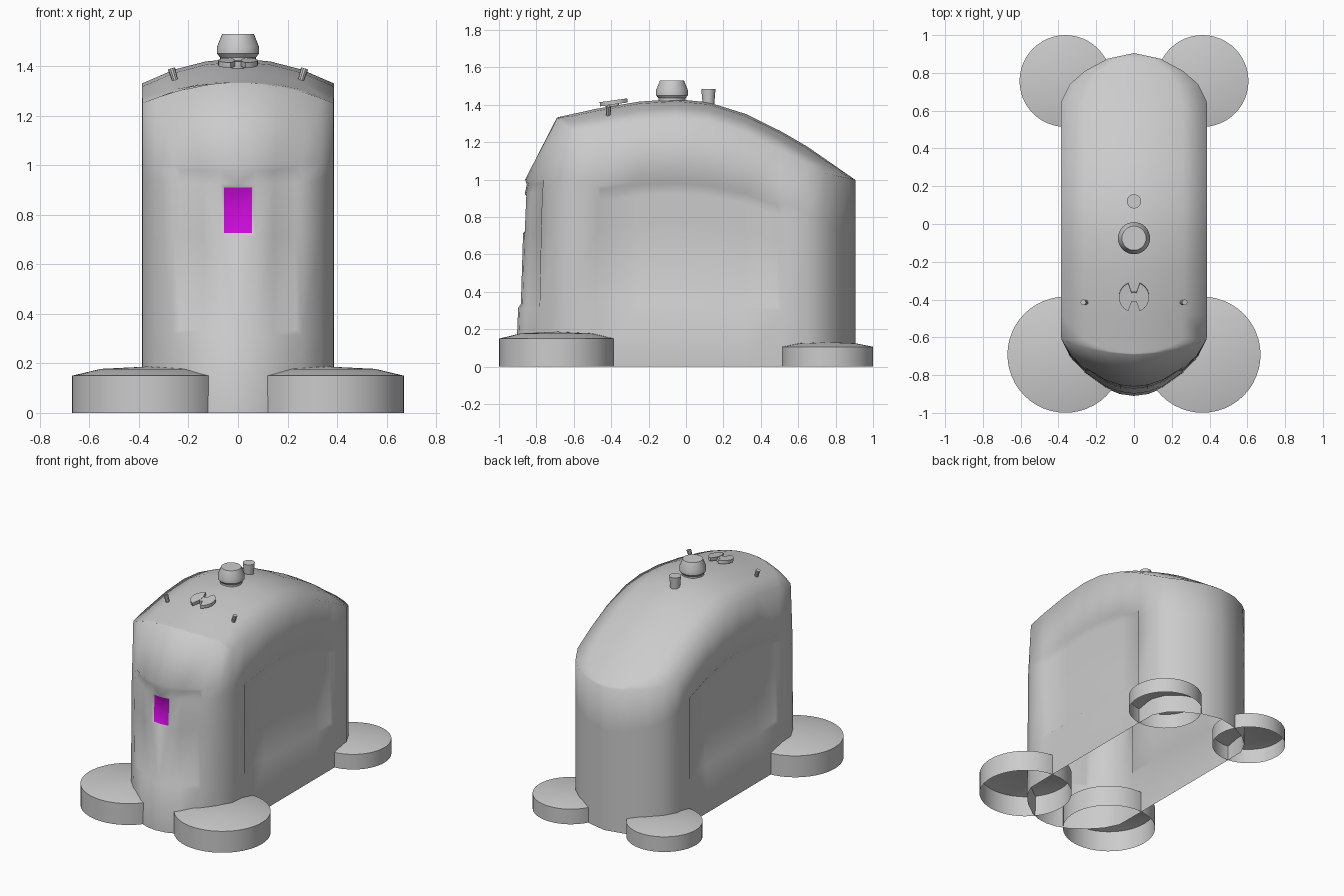
import bpy, bmesh, math
from mathutils import Vector, Matrix

cube = bpy.data.objects.get("Cube")
if cube:
    bpy.data.objects.remove(cube, do_unlink=True)


def material(name, rgb):
    m = bpy.data.materials.new(name)
    m.use_nodes = True
    m.diffuse_color = (*rgb, 1)
    m.node_tree.nodes["Principled BSDF"].inputs["Base Color"].default_value = (*rgb, 1)
    return m


GREY = material("plain grey", (0.6, 0.6, 0.6))
PURPLE = material("window purple", (0.6, 0.003, 0.7))


def finish(bm, name, angle=None):
    me = bpy.data.meshes.new(name)
    bm.to_mesh(me)
    bm.free()
    ob = bpy.data.objects.new(name, me)
    bpy.context.collection.objects.link(ob)
    me.materials.append(GREY)
    bpy.ops.object.select_all(action="DESELECT")
    ob.select_set(True)
    bpy.context.view_layer.objects.active = ob
    if angle is None:
        bpy.ops.object.shade_smooth()
    else:
        bpy.ops.object.shade_smooth_by_angle(angle=math.radians(angle))
    return ob


def lathe(name, profile, loc, sides=32, tilt=None):
    """Spin a (radius, z) profile; the bottom stays open."""
    bm = bmesh.new()
    vs = [bm.verts.new((r, 0, z)) for r, z in profile]
    es = [bm.edges.new(p) for p in zip(vs, vs[1:])]
    bmesh.ops.spin(bm, geom=vs + es, cent=(0, 0, 0), axis=(0, 0, 1),
                   angle=math.tau, steps=sides, use_merge=True)
    bmesh.ops.remove_doubles(bm, verts=bm.verts, dist=0.0005)
    bmesh.ops.recalc_face_normals(bm, faces=bm.faces)
    ob = finish(bm, name, 25)
    ob.location = loc
    if tilt:
        ob.rotation_euler = tilt
    return ob


# Body: half plan outline from nose to tail, and roof height along y
PLAN = [(0, -.91), (.075, -.9), (.15, -.87), (.26, -.79), (.335, -.71), (.385, -.61),
        (.387, -.48), (.387, -.25), (.387, -.05), (.387, .12), (.387, .32), (.387, .51),
        (.385, .65), (.34, .74), (.26, .81), (.14, .875), (0, .905)]
ROOF = [(-.7, 1.33), (-.45, 1.385), (-.2, 1.425), (-.05, 1.43), (.15, 1.41),
        (.35, 1.34), (.6, 1.21), (.91, .995)]
LEVELS = [0, .235, .535, .695, .75, 1]
LEAN = [1, .96, .92, .89, .84, .29]
NOSE, SIDE_FRONT, SIDE_BACK = 5, 6, 11


def roof_height(x, y):
    y = min(max(y, ROOF[0][0]), ROOF[-1][0])
    for (a, za), (b, zb) in zip(ROOF, ROOF[1:]):
        if y <= b:
            return za + (zb - za) * (y - a) / (b - a) - .1 * (x / .387) ** 2


def body_point(i, k, side):
    x, y = PLAN[i]
    top_y = -.6 + (y + .6) * LEAN[-1] if i < NOSE else y
    py = -.6 + (y + .6) * LEAN[k] if i < NOSE else y
    f = LEVELS[k]
    if k == len(LEVELS) - 1:
        z = roof_height(x, top_y)
    else:
        if i > NOSE and k in (3, 4):
            f -= .05
        z = f * roof_height(0, top_y)
    return Vector((side * x, py, z))


bm = bmesh.new()
panels = {"front": [], "left": [], "right": []}
window = []
grid = {}
for side in (1, -1):
    for i in range(len(PLAN)):
        for k in range(len(LEVELS)):
            shared = PLAN[i][0] == 0 and side == -1
            grid[side, i, k] = grid[1, i, k] if shared else bm.verts.new(body_point(i, k, side))
    for i in range(len(PLAN) - 1):
        for k in range(len(LEVELS) - 1):
            f = bm.faces.new([grid[side, i, k], grid[side, i + 1, k],
                              grid[side, i + 1, k + 1], grid[side, i, k + 1]])
            if 1 <= k <= 3:
                if i < 3:
                    panels["front"].append(f)
                elif SIDE_FRONT <= i < SIDE_BACK:
                    panels["left" if side == 1 else "right"].append(f)
            if i == 0 and k == 2:
                window.append(f)

# Arched roof between matching left and right wall tops
ACROSS = 6
top = len(LEVELS) - 1
rows = []
for i, (w, _) in enumerate(PLAN):
    a, b = grid[1, i, top], grid[-1, i, top]
    if a is b:
        rows.append([a] * (ACROSS + 1))
        continue
    mid = []
    for j in range(1, ACROSS):
        x = w * (1 - 2 * j / ACROSS)
        mid.append(bm.verts.new((x, a.co.y, roof_height(x, a.co.y))))
    rows.append([a] + mid + [b])
for r, s in zip(rows, rows[1:]):
    for j in range(ACROSS):
        bm.faces.new(list(dict.fromkeys([r[j], r[j + 1], s[j + 1], s[j]])))
bmesh.ops.recalc_face_normals(bm, faces=bm.faces)

# Sunken panels and the window
for faces in panels.values():
    bmesh.ops.inset_region(bm, faces=faces, thickness=.022, depth=-.014, use_even_offset=True)
bmesh.ops.inset_region(bm, faces=window, thickness=.014, depth=-.012, use_even_offset=True)
for f in window:
    f.material_index = 1
body = finish(bm, "body")
body.data.materials.append(PURPLE)

# Round feet
for side, word in ((1, "left"), (-1, "right")):
    for end, y, r, h, crown in (("front", -.692, .307, .15, .187), ("back", .757, .243, .106, .131)):
        lathe(f"{end}_{word}_foot",
              [(r, 0), (r, h), (r * .62, h + (crown - h) * .75), (0, crown)],
              (side * .363, y, 0), 48)
    # Small roof pegs
    lathe(f"{word}_roof_peg", [(.012, -.03), (.015, .03), (0, .03)],
          (side * .26, -.415, 1.362), 10, (0, side * .3, 0))

# Roof fittings
lathe("roof_dome", [(.07, 1.4), (.072, 1.435), (.085, 1.45), (.085, 1.478), (.064, 1.53), (0, 1.53)],
      (0, -.075, 0))
lathe("chimney", [(.03, 1.39), (.038, 1.485), (0, 1.485)], (0, .12, 0), 20)

# Split hatch wheel on a short hub
bm = bmesh.new()
for side in (1, -1):
    pts = [(side * .08 * math.cos(a), .08 * math.sin(a))
           for a in (math.radians(-68 + 136 * n / 12) for n in range(13))]
    pts += [(side * .012, .022), (side * .012, -.022)]
    base = bm.faces.new([bm.verts.new((x, y, 0)) for x, y in pts])
    up = bmesh.ops.extrude_face_region(bm, geom=[base], use_keep_orig=True)["geom"]
    bmesh.ops.translate(bm, vec=(0, 0, .022), verts=[v for v in up if isinstance(v, bmesh.types.BMVert)])
bmesh.ops.create_cone(bm, cap_ends=True, segments=16, radius1=.026, radius2=.026, depth=.05,
                      matrix=Matrix.Translation((0, 0, -.005)))
bmesh.ops.recalc_face_normals(bm, faces=bm.faces)
wheel = finish(bm, "hatch_wheel", 30)
wheel.location = (0, -.385, 1.402)
wheel.rotation_euler = (.14, 0, 0)
